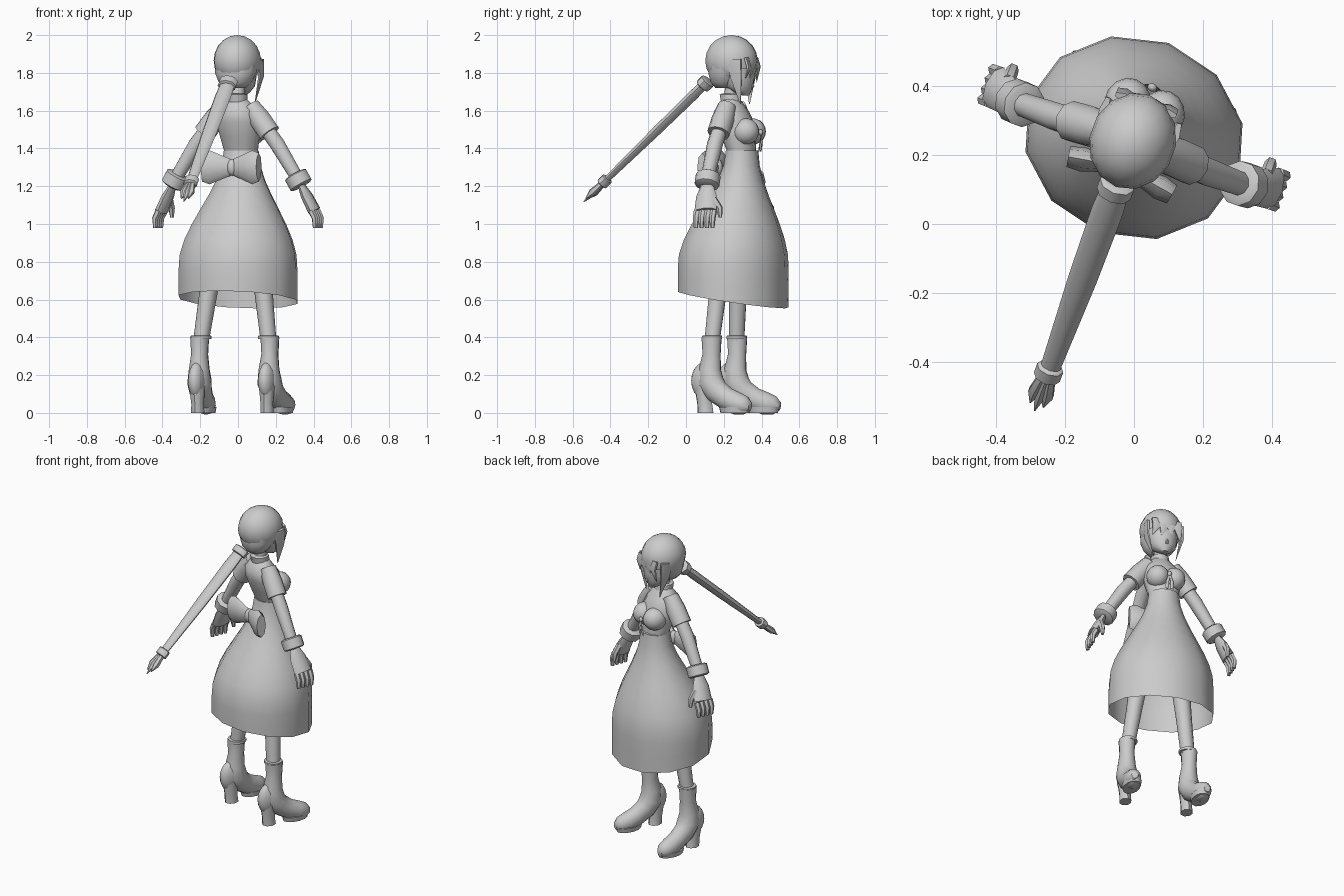
import bpy, bmesh, math
from mathutils import Vector, Matrix

cube = bpy.data.objects.get("Cube")
if cube:
    bpy.data.objects.remove(cube)

grey = bpy.data.materials.new("plain_grey")
grey.use_nodes = True
COLOUR = (0.6, 0.6, 0.6, 1)
grey.diffuse_color = COLOUR
grey.node_tree.nodes["Principled BSDF"].inputs["Base Color"].default_value = COLOUR

# The figure is built facing local +y, then turned and placed
PLACE = Matrix.Translation((0, 0.25, 0)) @ Matrix.Rotation(math.radians(-20), 4, 'Z')
X, Y, Z = Vector((1, 0, 0)), Vector((0, 1, 0)), Vector((0, 0, 1))

# Joints of the left side; the right side mirrors them
SHOULDER = Vector((.1, -.01, 1.59))
ELBOW = Vector((.23, -.02, 1.42))
WRIST = Vector((.35, -.02, 1.23))
KNUCKLES = Vector((.43, 0, 1.07))
HIP = Vector((.12, -.01, .9))
ANKLE = Vector((.19, -.05, .38))
NAPE = Vector((0, -.14, 1.76))
TAIL_END = Vector((0, -.73, 1.22))
KNOT = Vector((0, -.09, 1.3))


def finish(name, bm):
    """Turn a bmesh into a placed, smooth object with sharp edges kept."""
    bmesh.ops.recalc_face_normals(bm, faces=bm.faces)
    mesh = bpy.data.meshes.new(name)
    bm.to_mesh(mesh)
    bm.free()
    mesh.materials.append(grey)
    mesh.shade_smooth()
    mesh.set_sharp_from_angle(angle=math.radians(50))
    obj = bpy.data.objects.new(name, mesh)
    bpy.context.collection.objects.link(obj)
    obj.matrix_world = PLACE
    return obj


def loft(name, path, widths, flat=1, side=None, n=10, mirror=1, open_start=False):
    """Rings along a path: level without a side axis, else square to the path."""
    bm = bmesh.new()
    path = [Vector(p) for p in path]
    last = len(path) - 1
    loops = []
    for i, (point, width) in enumerate(zip(path, widths)):
        across, over = X, Y
        if side:
            along = (path[min(i + 1, last)] - path[max(i - 1, 0)]).normalized()
            across = (side - along * side.dot(along)).normalized()
            over = along.cross(across)
        loop = []
        for k in range(n):
            turn = math.tau * k / n
            co = point + width * (across * math.sin(turn) + over * flat * math.cos(turn))
            co.x *= mirror
            loop.append(bm.verts.new(co))
        loops.append(loop)
    for low, high in zip(loops, loops[1:]):
        for k in range(n):
            j = (k + 1) % n
            bm.faces.new((low[k], low[j], high[j], high[k]))
    if not open_start:
        bm.faces.new(loops[0])
    bm.faces.new(loops[-1])
    return finish(name, bm)


def band(name, start, end, radius, **options):
    """A short cuff or tie with softened rims."""
    start, end = Vector(start), Vector(end)
    path = [start.lerp(end, t) for t in (0, .1, .9, 1)]
    loft(name, path, [radius * r for r in (.8, 1, 1, .8)], **options)


def ball(name, centre, radii, cut=None):
    bm = bmesh.new()
    bmesh.ops.create_uvsphere(bm, u_segments=14, v_segments=10, radius=1)
    shape = Matrix.Translation(centre) @ Matrix.Diagonal((*radii, 1))
    bmesh.ops.transform(bm, verts=bm.verts, matrix=shape)
    if cut:
        gone = [f for f in bm.faces if cut(f.calc_center_median())]
        bmesh.ops.delete(bm, geom=gone, context='FACES')
    return finish(name, bm)


# Bell skirt: an S-shaped flare from waist to a hem that dips at the front
HEM, WAIST, STEPS = .6, 1.39, 10
skirt_path, skirt_widths = [], []
for i in range(STEPS + 1):
    t = i / STEPS
    x = min(1, 1.3 * (1 - t))
    flare = x * x * (3 - 2 * x)
    skirt_path.append((0, .05 * (1 - flare), HEM + (WAIST - HEM) * t))
    skirt_widths.append(.095 + .23 * flare)
skirt = loft("skirt", skirt_path, skirt_widths, flat=.9, n=12, open_start=True)
for vertex in skirt.data.vertices:
    if vertex.co.z < HEM + .01:
        vertex.co.z -= .16 * vertex.co.y

# Bodice, neck and collar
loft("bodice", [(0, .05, 1.37), (0, .03, 1.46), (0, .01, 1.54), (0, -.01, 1.6),
                (0, -.01, 1.64), (0, -.01, 1.67)],
     [.09, .11, .125, .11, .075, .045], flat=.8, n=12)
loft("neck", [(0, -.02, 1.64), (0, 0, 1.74)], [.04, .04])
band("collar", (0, -.01, 1.64), (0, -.02, 1.69), .056)

# Face and hair
loft("face", [(0, .07, 1.68), (0, .05, 1.7), (0, .035, 1.73), (0, .03, 1.78), (0, .02, 1.85)],
     [.02, .05, .08, .09, .1], flat=.95, n=12)
loft("nose", [(0, .1, 1.72), (0, .11, 1.73), (0, .1, 1.77)], [.01, .01, .004], n=6)
ball("hair_cap", (0, -.01, 1.865), (.125, .142, .135),
     cut=lambda c: c.y > .03 and c.z < 1.83)
loft("back_hair", [(0, -.045, 1.72), (0, -.045, 1.75), (0, -.035, 1.8), (0, -.025, 1.86)],
     [.06, .09, .115, .12], flat=.85, n=12)
for i in range(4):
    x = .045 * (i - 1.5)
    tip = 1.75 + .02 * (i % 2)
    loft(f"fringe_lock_{i + 1}", [(x, .1, 1.88), (x, .115, 1.83), (x * 1.3, .1, tip)],
         [.03, .03, .002], flat=.4, side=X, n=6)

# Ponytail flying out behind, with two ties and a split tip
loft("ponytail", [NAPE.lerp(TAIL_END, t) for t in (0, .15, .5, 1)],
     [.04, .046, .042, .028], flat=.6, side=X, n=8)
band("ponytail_base_tie", NAPE, NAPE.lerp(TAIL_END, .06), .052, flat=.8, side=X, n=8)
band("ponytail_end_tie", NAPE.lerp(TAIL_END, .96), NAPE.lerp(TAIL_END, 1.02), .04,
     flat=.8, side=X, n=8)
for i in (-1, 0, 1):
    spread = X * .02 * i
    length = 1.19 - .03 * abs(i)
    loft(f"ponytail_tip_{i + 2}",
         [TAIL_END + spread / 2, NAPE.lerp(TAIL_END, 1.1) + spread,
          NAPE.lerp(TAIL_END, length) + spread], [.015, .02, .002], side=X, n=6)

# Knot of the waist bow and clasp on the chest
ball("bow_knot", KNOT, (.03, .03, .045))
ball("chest_clasp", (0, .155, 1.485), (.014, .012, .016))

for mirror, label in ((1, "left"), (-1, "right")):
    # Side hair, bust and ribbons
    loft(f"{label}_side_lock", [(.11, .045, 1.87), (.11, .055, 1.78), (.07, .066, 1.635)],
         [.045, .035, .002], flat=.3, side=Y, n=6, mirror=mirror)
    ball(f"{label}_bust", (.052 * mirror, .088, 1.49), (.068, .074, .07))
    loft(f"{label}_chest_ribbon", [(0, .157, 1.48), (.015, .157, 1.43), (.015, .15, 1.385)],
         [.005, .01, .01], flat=.4, side=X, n=4, mirror=mirror)
    loft(f"{label}_bow_loop", [KNOT + X * out - Y * out / 6 for out in (.01, .06, .12, .16)],
         [.045, .065, .09, .075], flat=.4, side=Z, n=8, mirror=mirror)

    # Arm with a short sleeve and a thick cuff
    loft(f"{label}_sleeve", [SHOULDER.lerp(ELBOW, t) for t in (-.2, .2, .65)],
         [.05, .06, .06], side=Y, mirror=mirror)
    loft(f"{label}_arm", [SHOULDER.lerp(ELBOW, .4), ELBOW, WRIST], [.04, .042, .035],
         side=Y, mirror=mirror)
    band(f"{label}_cuff", WRIST.lerp(ELBOW, .18), WRIST.lerp(KNUCKLES, .18), .066,
         side=Y, mirror=mirror)

    # Hand: palm, four fingers and a thumb
    loft(f"{label}_palm", [WRIST.lerp(KNUCKLES, t) for t in (.1, .5, 1)],
         [.03, .056, .062], flat=.5, side=Y, n=8, mirror=mirror)
    for k in range(4):
        root = KNUCKLES + Y * .031 * (k - 1.5)
        bend = root + X * .02 - Z * .04
        loft(f"{label}_finger_{k + 1}", [root, bend, bend - Z * .05], [.018, .017, .011],
             side=Y, n=6, mirror=mirror)
    thumb = WRIST.lerp(KNUCKLES, .6) + Y * .04
    loft(f"{label}_thumb", [thumb, thumb + Y * .035 - Z * .05, thumb + Y * .04 - Z * .1],
         [.02, .018, .01], side=Y, n=6, mirror=mirror)

    # Leg and heeled boot, the toe turned slightly out
    loft(f"{label}_leg", [HIP, ANKLE.lerp(HIP, .45), ANKLE], [.06, .048, .042], mirror=mirror)
    boot = [(-.05, .4), (-.05, .31), (-.06, .23), (-.055, .165), (-.02, .115),
            (.04, .075), (.1, .05), (.15, .04), (.18, .035)]
    loft(f"{label}_boot", [(.205 + y / 7, y, z) for y, z in boot],
         [.05, .045, .055, .065, .06, .055, .055, .045, .02], flat=1.1,
         side=X, n=12, mirror=mirror)
    ball(f"{label}_boot_back", (.197 * mirror, -.085, .17), (.045, .08, .1))
    band(f"{label}_boot_rim", ANKLE + Z * .01, ANKLE + Z * .03, .056, mirror=mirror)
    loft(f"{label}_boot_sole", [(.218, .09, 0), (.218, .09, .03)], [.05, .055],
         flat=1.65, n=12, mirror=mirror)
    loft(f"{label}_boot_heel", [(.195, -.085, 0), (.195, -.09, .05), (.197, -.095, .16)],
         [.037, .035, .046], flat=1.2, n=8, mirror=mirror)
